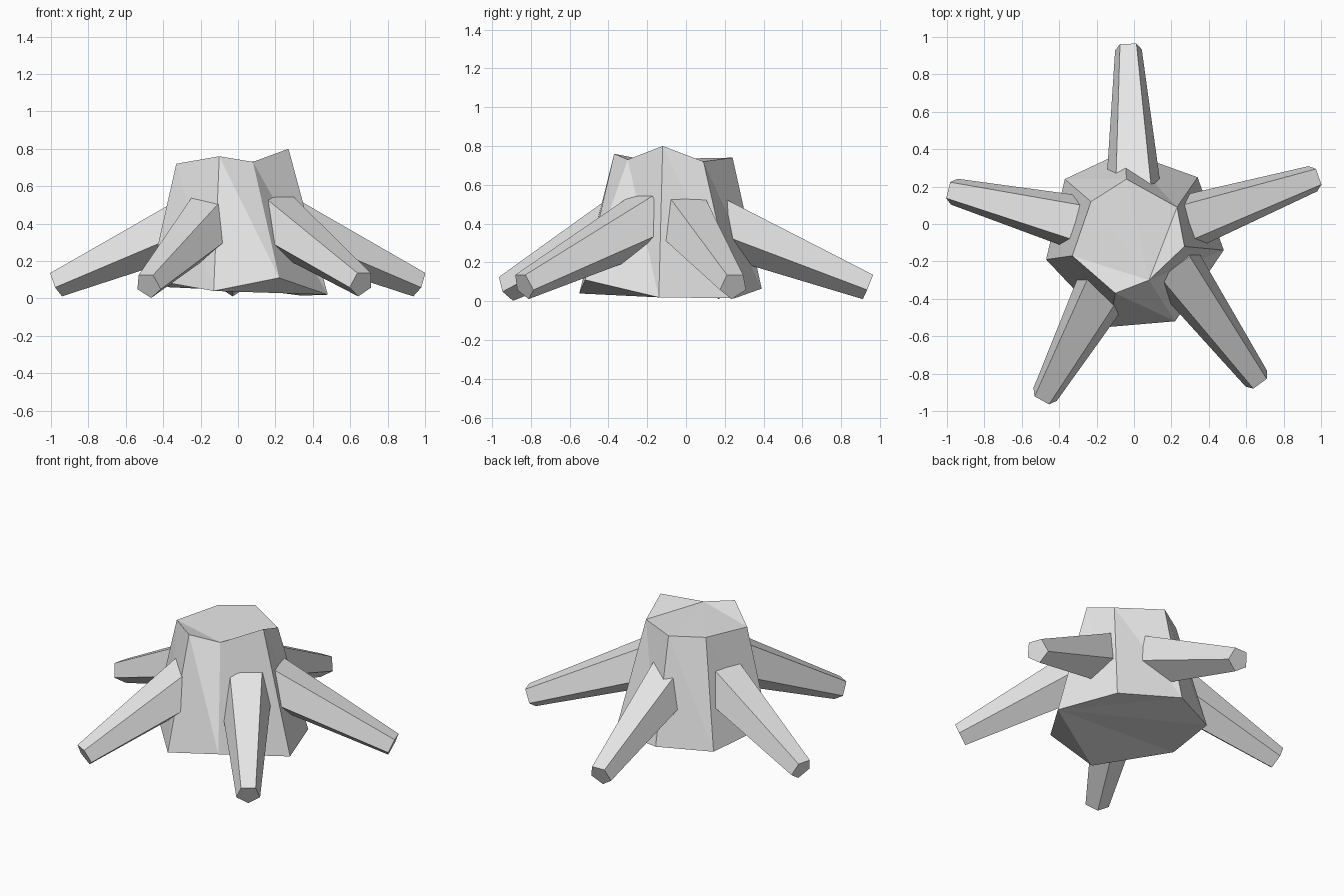
import bpy, bmesh, math
from mathutils import Vector

cube = bpy.data.objects.get("Cube")
if cube:
    bpy.data.objects.remove(cube, do_unlink=True)

# Single pale grey material
grey = bpy.data.materials.new("pale_grey")
grey.use_nodes = True
grey.diffuse_color = (0.8, 0.8, 0.8, 1)
grey.node_tree.nodes["Principled BSDF"].inputs["Base Color"].default_value = (0.8, 0.8, 0.8, 1)


def finish(name, bm):
    bmesh.ops.recalc_face_normals(bm, faces=bm.faces[:])
    mesh = bpy.data.meshes.new(name)
    bm.to_mesh(mesh)
    bm.free()
    mesh.materials.append(grey)
    obj = bpy.data.objects.new(name, mesh)
    bpy.context.collection.objects.link(obj)
    return obj


def fan(bm, ring, apex):
    """Close a ring with triangles spreading from one of its corners."""
    n = len(ring)
    for k in range(1, n - 1):
        bm.faces.new((ring[apex], ring[(apex + k) % n], ring[(apex + k + 1) % n]))


# Trunk: irregular seven-sided stump with a chipped top rim
top_rim = [(.27, -.12, .80), (.23, .09, .72), (-.04, .24, .74), (-.23, .12, .735),
           (-.33, -.17, .72), (-.10, -.37, .76), (.08, -.30, .73)]
base_rim = [(.48, -.14, .02), (.34, .25, .015), (-.05, .39, .065), (-.37, .24, .06),
            (-.47, -.19, .10), (-.13, -.55, .04), (.22, -.52, .11)]
bm = bmesh.new()
top = [bm.verts.new(p) for p in top_rim]
base = [bm.verts.new(p) for p in base_rim]
for i in range(len(top)):
    j = (i + 1) % len(top)
    bm.faces.new((top[i], base[i], base[j]))
    bm.faces.new((top[i], base[j], top[j]))
# raised corner of the top, then the rest of the cut surface
bm.faces.new((top[6], top[0], top[1]))
fan(bm, top[1:], 5)
fan(bm, base, 0)
finish("trunk", bm)


# Roots: tapered five-sided spikes, flat side up, starting inside the trunk
def root(name, collar, tip, collar_r=0.15, tip_r=0.075, bury=0.15):
    collar, tip = Vector(collar), Vector(tip)
    length = (tip - collar).length
    axis = (tip - collar) / length
    side = axis.cross(Vector((0, 0, 1))).normalized()
    up = side.cross(axis)
    start_r = collar_r + (collar_r - tip_r) * bury / length
    bm = bmesh.new()
    rings = []
    for centre, r in ((collar - axis * bury, start_r), (tip, tip_r)):
        angles = [math.radians(54 + 72 * k) for k in range(5)]
        rings.append([bm.verts.new(centre + r * (side * math.cos(a) + up * math.sin(a)))
                      for a in angles])
    inner, outer = rings
    for k in range(5):
        n = (k + 1) % 5
        bm.faces.new((inner[k], inner[n], outer[n], outer[k]))
    bm.faces.new(inner)
    bm.faces.new(outer)
    finish(name, bm)


root("back_root", (-.005, .25, .365), (-.03, .94, .08))
root("left_root", (.345, .03, .36), (.965, .245, .08))
root("right_root", (-.35, .02, .36), (-.97, .175, .08))
root("front_right_root", (-.20, -.41, .35), (-.48, -.92, .07))
root("front_left_root", (.27, -.30, .36), (.66, -.835, .08))
